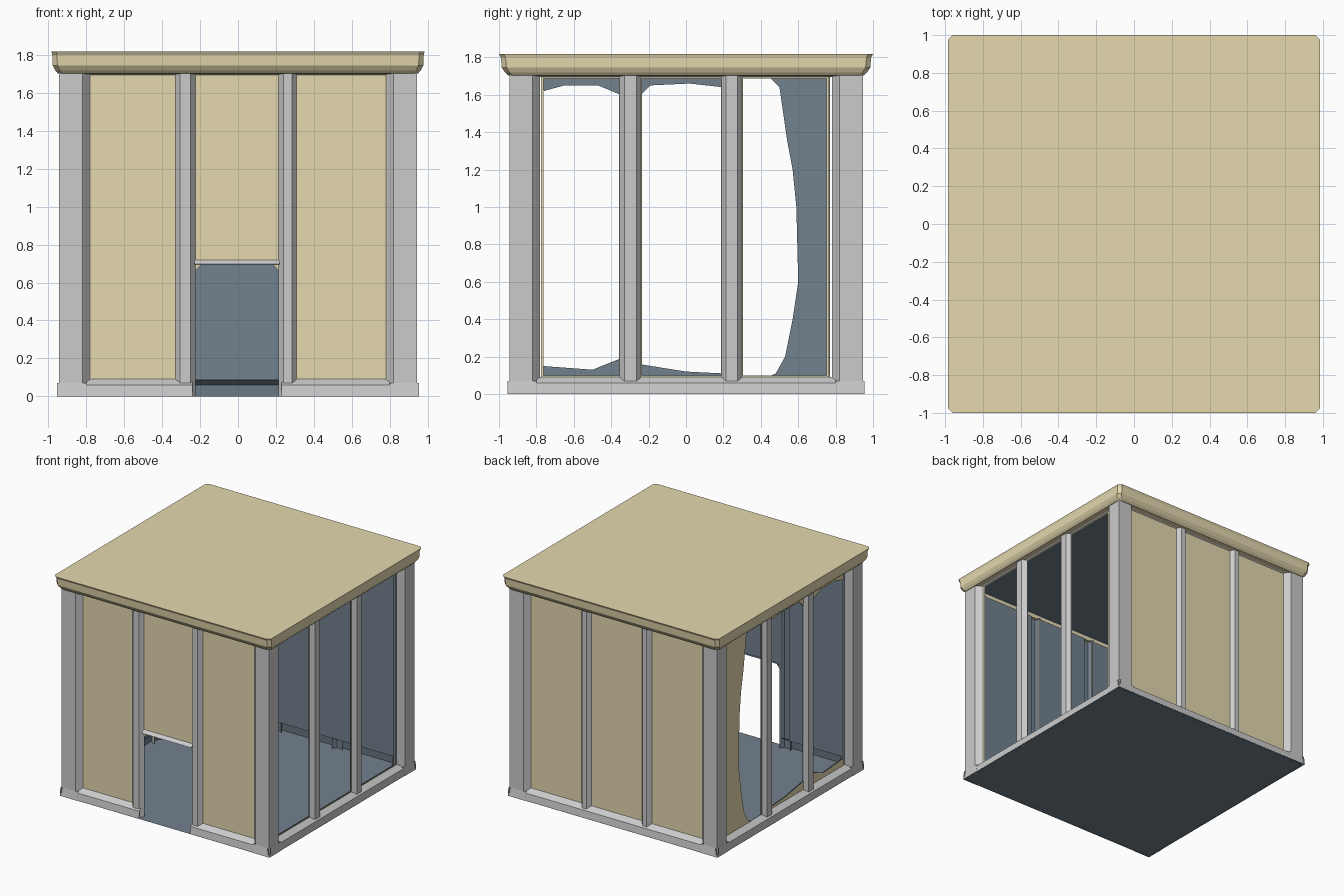
import bpy, bmesh

if "Cube" in bpy.data.objects:
    bpy.data.objects.remove(bpy.data.objects["Cube"])


def material(name, rgb):
    m = bpy.data.materials.new(name)
    m.diffuse_color = (*rgb, 1)
    m.use_nodes = True
    m.node_tree.nodes["Principled BSDF"].inputs["Base Color"].default_value = m.diffuse_color
    return m


TAN = material("tan_panel", (0.78, 0.69, 0.43))
SLATE = material("slate_lining", (0.17, 0.22, 0.27))

FACE, PANEL, TOP = 0.945, 0.90, 1.715      # frame depth, panel depth, wall height
LINING_GAP = 0.008


def make(name, faces, mat=None):
    """Flat-shaded object from a list of polygons."""
    bm = bmesh.new()
    for f in faces:
        bm.faces.new([bm.verts.new(p) for p in f])
    bmesh.ops.remove_doubles(bm, verts=bm.verts, dist=0.0005)
    me = bpy.data.meshes.new(name)
    bm.to_mesh(me)
    bm.free()
    if mat:
        me.materials.append(mat)
    ob = bpy.data.objects.new(name, me)
    bpy.context.collection.objects.link(ob)
    return ob


# u runs along a wall, d is its distance from the centre
TURN = {
    "front": lambda u, d, z: (u, -d, z),
    "right": lambda u, d, z: (d, u, z),
    "back": lambda u, d, z: (-u, d, z),
    "left": lambda u, d, z: (-d, -u, z),
}


def upright(profile, z0, z1):
    """Vertical strip from (u, d) points."""
    return [[(a, b, z0), (c, d, z0), (c, d, z1), (a, b, z1)]
            for (a, b), (c, d) in zip(profile, profile[1:])]


def rail(profile, u0, u1):
    """Horizontal strip from (d, z) points, going up."""
    return [[(u0, a, z), (u1, a, z), (u1, b, w), (u0, b, w)]
            for (a, z), (b, w) in zip(profile, profile[1:])]


def flat(points):
    """Panel polygon from (u, z) points."""
    return [[(u, PANEL, z) for u, z in points]]


def rect(u0, u1, z0, z1):
    return flat([(u0, z0), (u1, z0), (u1, z1), (u0, z1)])


def lip(u0, u1, z0, z1, t=0.014):
    return (rect(u0, u0 + t, z0, z1) + rect(u1 - t, u1, z0, z1)
            + rect(u0 + t, u1 - t, z0, z0 + t) + rect(u0 + t, u1 - t, z1 - t, z1))


def build_wall(side, mullions, bases, panels):
    turn = TURN[side]
    # corner posts
    frame = upright([(-FACE, FACE), (-0.82, FACE), (-0.78, PANEL)], 0, TOP)
    frame += upright([(0.78, PANEL), (0.82, FACE), (FACE, FACE)], 0, TOP)
    # mullions
    for a, b in mullions:
        frame += upright([(a, PANEL), (a + 0.025, 0.932),
                          (b - 0.025, 0.932), (b, PANEL)], 0, TOP)
    # sill and head rails
    for a, b in bases:
        frame += rail([(0.952, 0), (FACE, 0.06), (PANEL, 0.09)], a, b)
    frame += rail([(PANEL, 1.695), (0.93, TOP)], -0.8, 0.8)
    # flared feet of the corner posts
    for a, b in ((-0.955, -0.8), (0.8, 0.955)):
        frame += rail([(0.955, 0), (FACE, 0.07)], a, b)
    # door head
    if side == "front":
        frame += rail([(0.89, 0.695), (0.925, 0.697), (PANEL, 0.72)], -0.23, 0.22)

    for name, faces, mat in (("frame", frame, None), ("panels", panels, TAN)):
        make(f"{side}_{name}", [[turn(*p) for p in f] for f in faces], mat)
    # inner lining facing into the room
    inner = [[turn(u, d - LINING_GAP, z) for u, d, z in reversed(f)]
             for f in frame + panels]
    make(f"{side}_lining", inner, SLATE)


Z0, Z1 = 0.085, 1.70

# front wall with doorway
door_panel = flat([(-0.24, 0.66), (-0.225, 0.66), (-0.19, 0.70), (0.18, 0.70),
                   (0.215, 0.66), (0.23, 0.66), (0.23, Z1), (-0.24, Z1)])
build_wall("front", [(-0.33, -0.225), (0.215, 0.31)],
           [(-0.8, -0.24), (0.23, 0.8)],
           rect(-0.79, -0.32, Z0, Z1) + door_panel + rect(0.30, 0.79, Z0, Z1))

# solid back wall
build_wall("back", [(-0.32, -0.23), (0.23, 0.32)], [(-0.8, 0.8)],
           rect(-0.79, 0.79, Z0, Z1))

# open right wall
bays = [(-0.775, -0.345), (-0.25, 0.20), (0.29, 0.765)]
right_lips = [f for a, b in bays for f in lip(a, b, Z0, Z1)]
build_wall("right", [(-0.355, -0.24), (0.19, 0.30)], [(-0.8, 0.8)], right_lips)

# left wall with broken panel remnants, given as (y, z)
remnants = [
    [(0.77, 0.09), (0.77, 1.70), (0.44, 1.70), (0.50, 1.64), (0.54, 1.36),
     (0.57, 1.20), (0.59, 1.00), (0.60, 0.60), (0.57, 0.40), (0.53, 0.20),
     (0.48, 0.11), (0.44, 0.09)],
    [(-0.77, 0.09), (-0.35, 0.09), (-0.35, 0.19), (-0.50, 0.13), (-0.77, 0.15)],
    [(-0.77, 1.70), (-0.76, 1.62), (-0.65, 1.65), (-0.47, 1.65),
     (-0.35, 1.60), (-0.35, 1.70)],
    [(-0.25, 0.09), (0.20, 0.09), (0.20, 0.11), (0.0, 0.12), (-0.25, 0.16)],
    [(-0.25, 1.70), (-0.25, 1.59), (-0.19, 1.65), (0.02, 1.66),
     (0.20, 1.64), (0.20, 1.70)],
]
# u = -y on this side, so each outline is reversed to keep facing out
left_panels = [f for r in remnants for f in flat([(-y, z) for y, z in reversed(r)])]
left_panels += lip(-0.30 - 0.475, -0.29, Z0, Z1)[1:2]
build_wall("left", [(-0.30, -0.19), (0.24, 0.355)], [(-0.8, 0.8)], left_panels)


# roof slab with flared rim
def ring(rx, ry, z, c=0.025):
    return [(rx - c, -ry, z), (rx, c - ry, z), (rx, ry - c, z), (rx - c, ry, z),
            (c - rx, ry, z), (-rx, ry - c, z), (-rx, c - ry, z), (c - rx, -ry, z)]


def roof_faces(inset, drop):
    profile = [(0.90, 0.90, 1.70), (0.95, 0.95, 1.703), (0.965, 0.968, 1.72),
               (0.978, 0.985, 1.745), (0.98, 0.99, 1.80), (0.985, 1.0, 1.818)]
    rings = [ring(x - inset, y - inset, z - drop) for x, y, z in profile]
    faces = [[a[i], a[(i + 1) % 8], b[(i + 1) % 8], b[i]]
             for a, b in zip(rings, rings[1:]) for i in range(8)]
    return faces + [rings[-1]]


make("roof", roof_faces(0, 0), TAN)
make("ceiling_lining", [f[::-1] for f in roof_faces(0.008, 0.008)[-9:]], SLATE)

# floor
F = 0.953
make("floor", [[(-F, -F, 0.001), (F, -F, 0.001), (F, F, 0.001), (-F, F, 0.001)]], SLATE)
